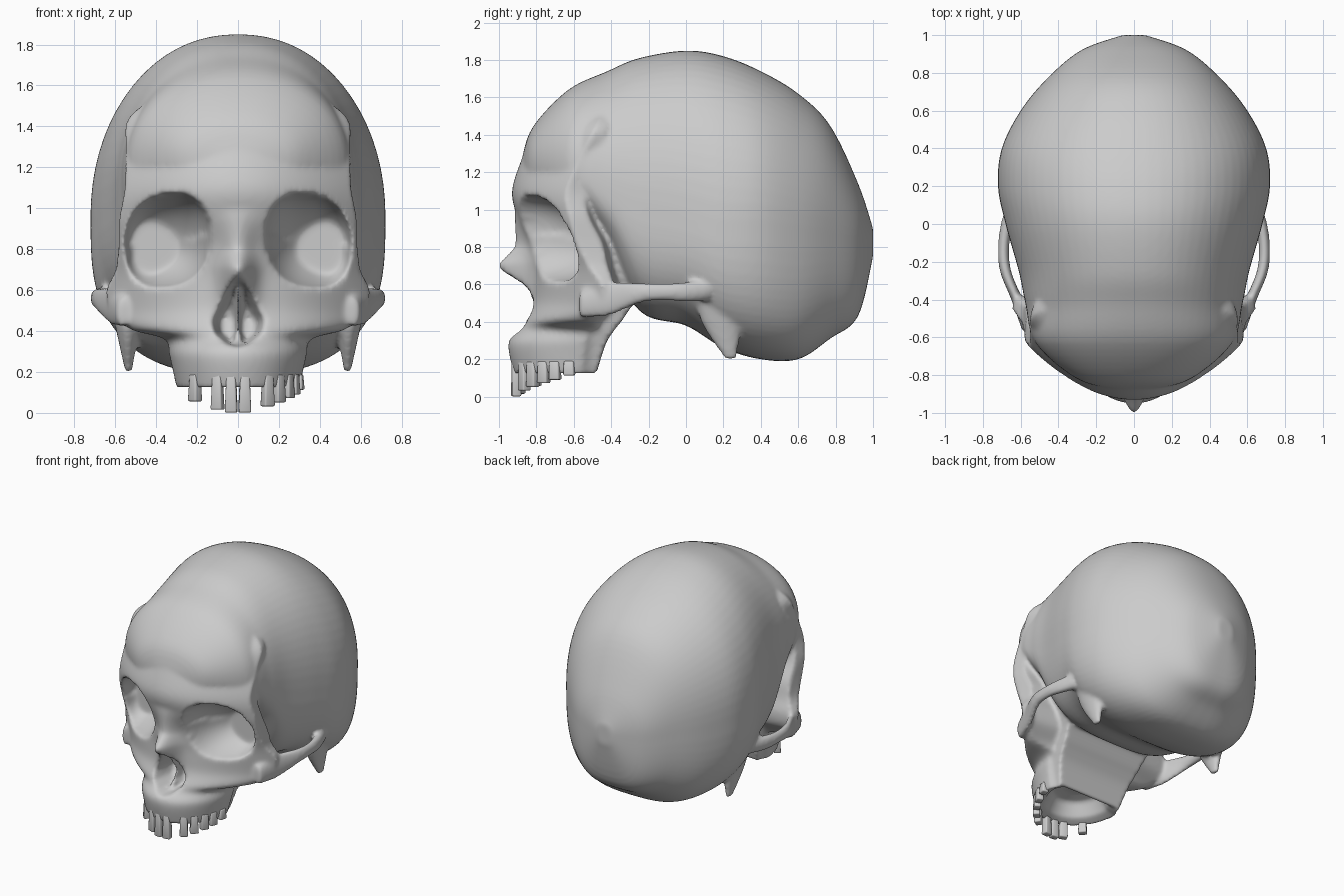
import bpy, bmesh
from math import sin, cos, pi, exp, copysign, atan2
from mathutils import Vector, Matrix

cube = bpy.data.objects.get("Cube")
if cube:
    bpy.data.objects.remove(cube, do_unlink=True)

bone = bpy.data.materials.new("bone_grey")
bone.use_nodes = True
GREY = (0.6, 0.6, 0.6, 1)
bone.diffuse_color = GREY
for node in bone.node_tree.nodes:
    if node.type == 'BSDF_PRINCIPLED':
        node.inputs["Base Color"].default_value = GREY


def spline(rows, steps):
    """Smoothly interpolate between rows of section values."""
    result = []
    for i in range(len(rows) - 1):
        before, start = rows[max(i - 1, 0)], rows[i]
        end, after = rows[i + 1], rows[min(i + 2, len(rows) - 1)]
        for k in range(steps):
            t = k / steps
            result.append([
                b + t * ((c - a) + t * ((2 * a - 5 * b + 4 * c - d)
                                        + t * (3 * (b - c) + d - a))) / 2
                for a, b, c, d in zip(before, start, end, after)])
    return result + [list(rows[-1])]


def lookup(table, value):
    """Straight-line lookup in an ascending table of pairs."""
    if value <= table[0][0]:
        return table[0][1]
    for (a, fa), (b, fb) in zip(table, table[1:]):
        if value <= b:
            return fa + (fb - fa) * (value - a) / (b - a)
    return table[-1][1]


def loft(bm, rings):
    """Skin a list of equal-length rings and cap both ends."""
    loops = [[bm.verts.new(p) for p in ring] for ring in rings]
    count = len(loops[0])
    for low, high in zip(loops, loops[1:]):
        for i in range(count):
            j = (i + 1) % count
            bm.faces.new((low[i], low[j], high[j], high[i]))
    bm.faces.new(loops[0])
    bm.faces.new(loops[-1])


def finish(bm, name):
    bmesh.ops.recalc_face_normals(bm, faces=bm.faces)
    mesh = bpy.data.meshes.new(name)
    bm.to_mesh(mesh)
    bm.free()
    mesh.materials.append(bone)
    obj = bpy.data.objects.new(name, mesh)
    bpy.context.scene.collection.objects.link(obj)
    return obj


def signed_power(value, power):
    return copysign(abs(value) ** power, value)


# Braincase: sections from front to back
# y, bottom, top, half width, height of widest point
CRANIUM = [
    (-.88, 1.16, 1.26, .08, 1.2), (-.82, 1.13, 1.44, .3, 1.25),
    (-.63, 1.08, 1.64, .52, 1.22), (-.42, .8, 1.74, .575, 1.12),
    (-.25, .46, 1.81, .61, 1.05), (0, .38, 1.85, .68, 1.0),
    (.2, .26, 1.82, .72, .95), (.4, .2, 1.74, .7, .95),
    (.6, .2, 1.62, .6, .92), (.77, .31, 1.45, .46, .9),
    (.92, .43, 1.14, .28, .85), (1.0, .75, .9, .06, .83)]


def cranium_ring(y, bottom, top, width, middle, count=72):
    ring = []
    for i in range(count):
        a = 2 * pi * i / count
        upper = sin(a) > 0
        power = 2 / (2.15 if upper else 3)
        height = top - middle if upper else middle - bottom
        ring.append((width * signed_power(cos(a), power), y,
                     middle + height * signed_power(sin(a), power)))
    return ring


# Face: sections from upper jaw to forehead
# z, front y, half width, side y, roundness, side depth, inner width, back y
FACE = [
    (.12, -.92, .3, -.56, .5, .02, .27, -.48),
    (.28, -.95, .335, -.54, .5, .02, .31, -.43),
    (.36, -.9, .36, -.52, .6, .03, .33, -.38),
    (.41, -.87, .53, -.52, .85, .04, .34, -.34),
    (.5, -.83, .62, -.46, 1, .06, .36, -.28),
    (.6, -.82, .645, -.45, 1, .06, .4, -.2),
    (.7, -.82, .6, -.52, 1, .1, .43, -.2),
    (.82, -.84, .585, -.58, 1, .13, .46, -.2),
    (.96, -.9, .58, -.62, 1, .1, .48, -.2),
    (1.1, -.93, .555, -.64, 1, .1, .5, -.2),
    (1.28, -.875, .55, -.56, 1, .08, .5, -.2),
    (1.45, -.81, .53, -.48, 1, .06, .48, -.2),
    (1.6, -.64, .3, -.42, 1, .05, .26, -.2)]
NOSE_RIDGE = [(.46, 0), (.57, .1), (.66, .17), (.71, .185), (.8, .08),
              (.92, .03), (1, 0)]
NOSE_OPENING = [(.32, 0), (.34, .06), (.39, .115), (.45, .125),
                (.6, .055), (.68, 0)]


def sculpt(x, y, z):
    """Add the nasal bridge, nose opening and eye sockets."""
    side = abs(x)
    y -= lookup(NOSE_RIDGE, z) * exp(-(side / .075) ** 2)
    inset = lookup(NOSE_OPENING, z) - side
    if inset > 0:
        septum = .45 if side < .014 else 1
        y += .2 * septum * min(1, inset / .035)
    tilted = z + .12 * (side - .35)
    r = abs((side - .345) / .205) ** 2.4 + abs((tilted - .84) / .225) ** 2.4
    if r < 1:
        sharpness = .55 if tilted > .84 else .8
        y = max(y, min(-.5, y + .29 * (1 - r) ** sharpness))
    return (x, y, z)


def face_ring(z, front, width, side, roundness, depth, inner, back, count=96):
    ring = []
    for i in range(count + 1):
        a = pi * (i / count - .5)
        y = side + (front - side) * max(cos(a), 0) ** (2 * roundness)
        ring.append(sculpt(width * sin(a), y, z))
    rear = [(width - .015, side + depth), (inner, side + depth + .03),
            (inner, back)]
    ring += [(x, y, z) for x, y in rear]
    ring += [(-x, y, z) for x, y in reversed(rear)]
    return ring


def palate_ring(ring, scale, z):
    return [(x * scale, -.62 + (y + .62) * scale, z) for x, y, _ in ring]


skull = bmesh.new()
loft(skull, [cranium_ring(*row) for row in spline(CRANIUM, 6)])
face_rings = [face_ring(*row) for row in spline(FACE, 7)]
palate = [palate_ring(face_rings[0], scale, z)
          for scale, z in ((.3, .27), (.6, .25), (.78, .15))]
loft(skull, palate + face_rings)

# Cheek arches (x, y, z, half thickness, half height)
ARCH = [(.56, -.57, .49, .03, .07), (.62, -.4, .525, .03, .09),
        (.68, -.25, .555, .03, .055), (.69, -.12, .56, .03, .045),
        (.67, 0, .56, .035, .055), (.62, .12, .57, .05, .06)]
# Bony points behind the ears (x, y, z, half width, half length)
MASTOID = [(.55, .18, .6, .09, .14), (.54, .19, .4, .055, .11),
           (.535, .24, .2, .016, .03)]
circle = [(cos(2 * pi * i / 20), sin(2 * pi * i / 20)) for i in range(20)]
for s in (-1, 1):
    loft(skull, [[(s * (x + c * thick), y, z + d * high) for c, d in circle]
                 for x, y, z, thick, high in spline(ARCH, 4)])
    loft(skull, [[(s * (x + c * wide), y + d * long, z) for c, d in circle]
                 for x, y, z, wide, long in spline(MASTOID, 4)])

# Fuse the bone parts into one continuous surface
skull_obj = finish(skull, "skull")
fuse = skull_obj.modifiers.new("fuse", 'REMESH')
fuse.mode = 'VOXEL'
fuse.voxel_size = .014
fuse.use_smooth_shade = True
soften = skull_obj.modifiers.new("soften", 'SMOOTH')
soften.factor = .5
soften.iterations = 6

# Teeth along the jaw arch, with gaps
teeth = bmesh.new()
for x in (-.21, -.1, -.033, .033, .145, .2, .245, .275, .297):
    bend = (1 - (x / .305) ** 2) ** .5
    y = -.54 - .37 * bend
    tip = lookup([(-.91, 0), (-.87, .03), (-.8, .06), (-.6, .12)], y)
    top = .19
    turn = atan2(x / .305 ** 2, bend / .37)
    place = (Matrix.Translation((x, y, (tip + top) / 2))
             @ Matrix.Rotation(turn, 4, 'Z')
             @ Matrix.Diagonal((.06, .05, top - tip, 1)))
    made = bmesh.ops.create_cube(teeth, size=1, matrix=place)["verts"]
    for v in made:
        if v.co.z > tip + .01:
            v.co.x += (x - v.co.x) * .25
            v.co.y += (y - v.co.y) * .1
teeth_obj = finish(teeth, "upper_teeth")
round_off = teeth_obj.modifiers.new("round_off", 'BEVEL')
round_off.width = .008
round_off.segments = 2
for polygon in teeth_obj.data.polygons:
    polygon.use_smooth = True
